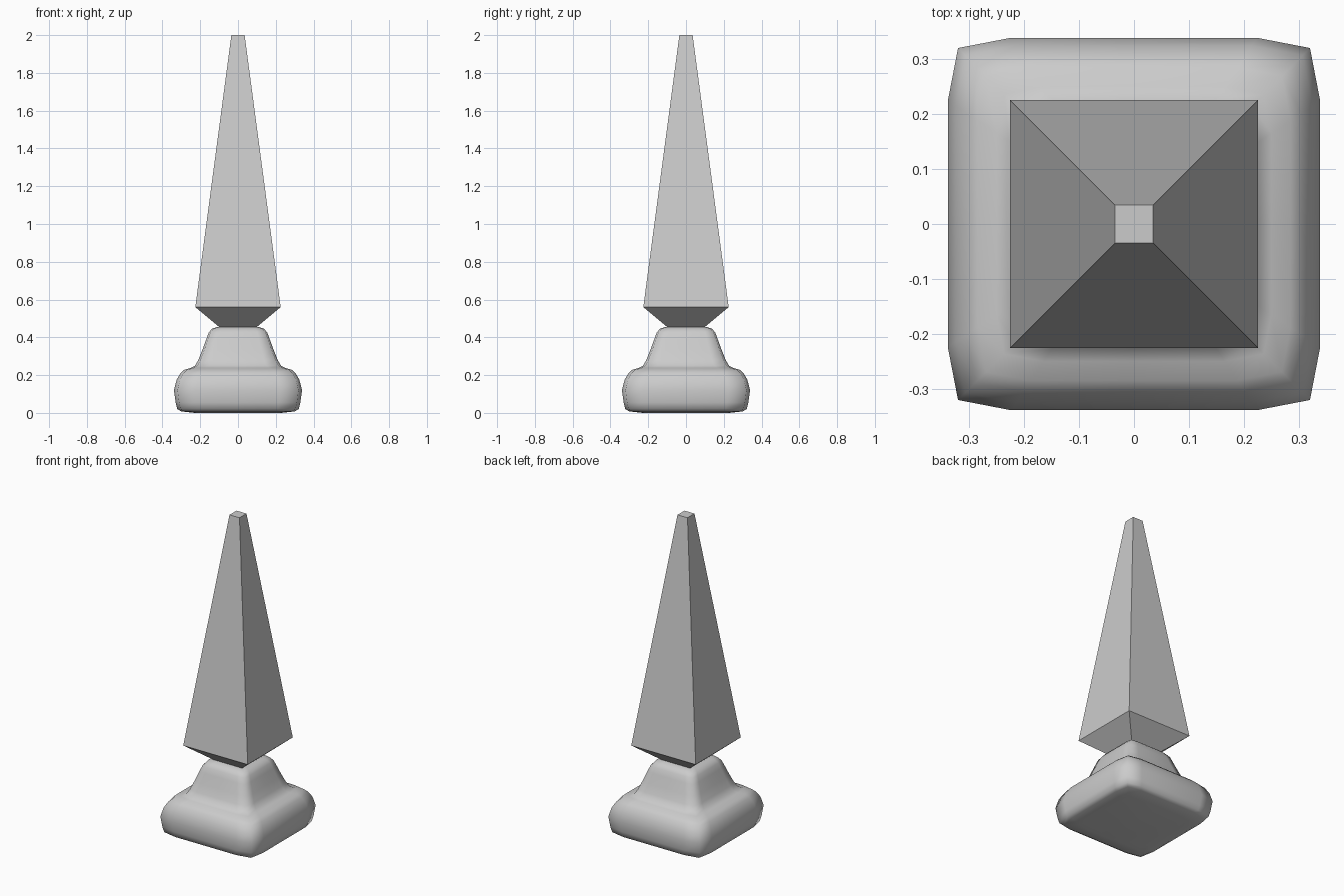
import bpy, bmesh

if "Cube" in bpy.data.objects:
    bpy.data.objects.remove(bpy.data.objects["Cube"])


def loft(name, rings, smooth):
    """Skin a stack of closed rings and cap both ends."""
    bm = bmesh.new()
    loops = [[bm.verts.new(p) for p in ring] for ring in rings]
    n = len(loops[0])
    for a, b in zip(loops, loops[1:]):
        for i in range(n):
            j = (i + 1) % n
            bm.faces.new((a[i], a[j], b[j], b[i]))
    bm.faces.new(loops[0][::-1])
    bm.faces.new(loops[-1])
    bmesh.ops.recalc_face_normals(bm, faces=bm.faces)
    for f in bm.faces:
        f.smooth = smooth
    mesh = bpy.data.meshes.new(name)
    bm.to_mesh(mesh)
    bm.free()
    obj = bpy.data.objects.new(name, mesh)
    bpy.context.collection.objects.link(obj)
    return obj


def turned(side, z):
    """Repeat the points of one side around the four sides."""
    pts = []
    for _ in range(4):
        pts += [(x, y, z) for x, y in side]
        side = [(-y, x) for x, y in side]
    return pts


def soft_square(r, z):
    return turned([(r, -0.66 * r), (r, 0), (r, 0.66 * r), (0.945 * r, 0.945 * r)], z)


def square(r, z):
    return turned([(r, r)], z)


# Softly rounded stepped pedestal: (half width, height)
profile = [(0.23, 0.0), (0.30, 0.008), (0.322, 0.02), (0.33, 0.055), (0.339, 0.12),
           (0.325, 0.175), (0.305, 0.21), (0.285, 0.228), (0.25, 0.238), (0.228, 0.25),
           (0.21, 0.28), (0.19, 0.33), (0.168, 0.39), (0.155, 0.425), (0.138, 0.445),
           (0.11, 0.455), (0.06, 0.458)]
loft("pedestal", [soft_square(r, z) for r, z in profile], True)

# Faceted four-sided spike
loft("spike", [square(r, z) for r, z in
               [(0.10, 0.455), (0.226, 0.56), (0.035, 2.0)]], False)
